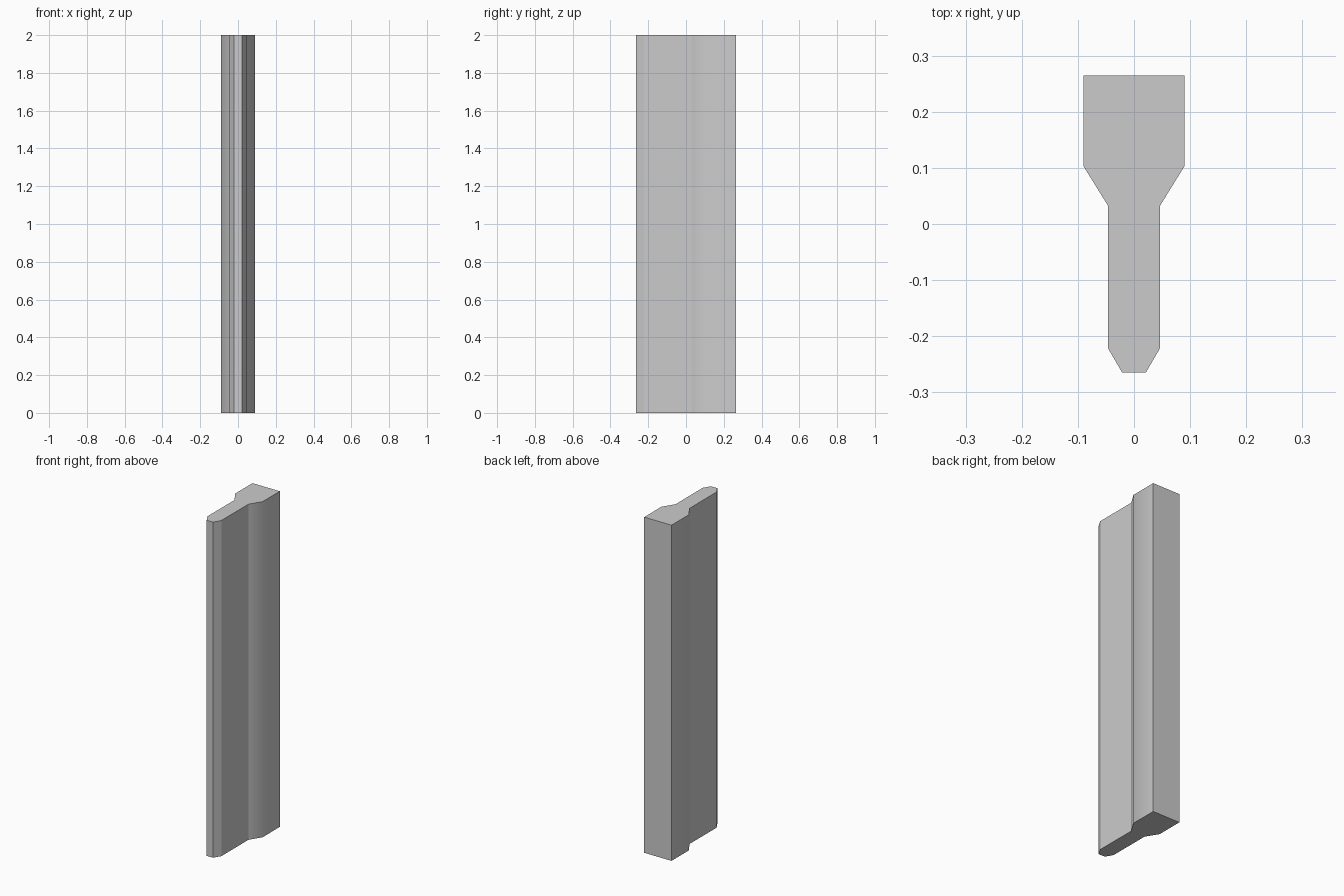
import bpy, bmesh

if "Cube" in bpy.data.objects:
    bpy.data.objects.remove(bpy.data.objects["Cube"])

HEIGHT = 2.0

# Right half of the cross-section, front tip to back face
half = [(0.021, -0.265), (0.046, -0.222), (0.046, 0.032), (0.09, 0.103), (0.09, 0.265)]
profile = half + [(-x, y) for x, y in reversed(half)]

# Extrude the profile straight up
bm = bmesh.new()
base = bm.faces.new([bm.verts.new((x, y, 0)) for x, y in profile])
top = bmesh.ops.extrude_face_region(bm, geom=[base], use_keep_orig=True)
bmesh.ops.translate(bm, vec=(0, 0, HEIGHT),
                    verts=[v for v in top["geom"] if isinstance(v, bmesh.types.BMVert)])
bmesh.ops.recalc_face_normals(bm, faces=bm.faces)

# Only the vertical shoulder edges are softly shaded
for f in bm.faces:
    f.smooth = True
for e in bm.edges:
    e.smooth = all(abs(v.co.y - 0.103) < 1e-4 for v in e.verts) and e.calc_length() > 1

mesh = bpy.data.meshes.new("moulded_post")
bm.to_mesh(mesh)
bm.free()
bpy.context.collection.objects.link(bpy.data.objects.new("moulded_post", mesh))
